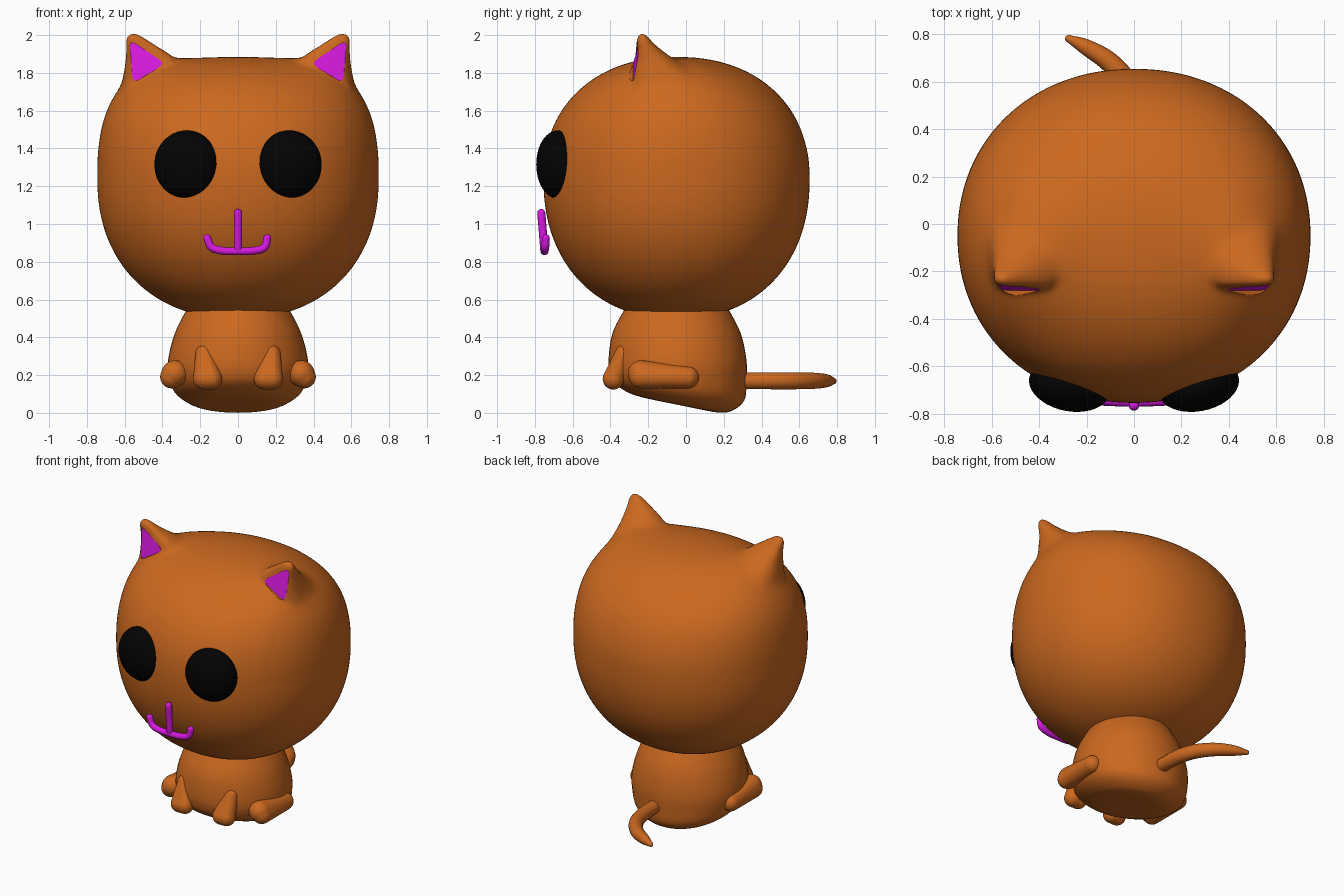
import bpy, bmesh
from math import sin, cos, pi, exp, radians
from mathutils import Vector, Matrix

if "Cube" in bpy.data.objects:
    bpy.data.objects.remove(bpy.data.objects["Cube"])


def material(name, rgb):
    m = bpy.data.materials.new(name)
    m.diffuse_color = (*rgb, 1)
    m.use_nodes = True
    m.node_tree.nodes["Principled BSDF"].inputs["Base Color"].default_value = m.diffuse_color
    return m


FUR = material("fur_orange", (0.60, 0.14, 0.014))
PINK = material("magenta", (0.68, 0.01, 0.74))
BLACK = material("black", (0.001, 0.001, 0.001))


def activate(ob):
    bpy.ops.object.select_all(action='DESELECT')
    ob.select_set(True)
    bpy.context.view_layer.objects.active = ob


def finish(name, bm, mat, smooth=True):
    bmesh.ops.recalc_face_normals(bm, faces=bm.faces[:])
    me = bpy.data.meshes.new(name)
    bm.to_mesh(me)
    bm.free()
    me.materials.append(mat)
    ob = bpy.data.objects.new(name, me)
    bpy.context.collection.objects.link(ob)
    if smooth:
        activate(ob)
        bpy.ops.object.shade_smooth_by_angle(angle=radians(50))
    return ob


def spline(rows, n):
    """Catmull-Rom interpolation of rows of numbers."""
    v = [Vector(r) for r in rows]
    v = [v[0] * 2 - v[1]] + v + [v[-1] * 2 - v[-2]]
    out = []
    for a, b, c, d in zip(v, v[1:], v[2:], v[3:]):
        for i in range(n):
            t = i / n
            out.append(0.5 * (2 * b + (c - a) * t + (2 * a - 5 * b + 4 * c - d) * t * t
                              + (3 * b - a - 3 * c + d) * t ** 3))
    return out + [v[-2]]


def loft(name, rows, side=1, front=1.0, seg=48):
    """Stack rings (x, y, z, rx, ry, slope); front < 1 squares off the -y half."""
    bm = bmesh.new()
    rings = []
    for cx, cy, cz, rx, ry, slope in spline(rows, 5):
        ring = []
        for k in range(seg):
            c, s = cos(2 * pi * k / seg), sin(2 * pi * k / seg)
            if s < 0:
                c = abs(c) ** front * (1 if c > 0 else -1)
                s = -abs(s) ** front
            ring.append(bm.verts.new((side * (cx + rx * c), cy + ry * s, cz - slope * ry * s)))
        rings.append(ring)
    for a, b in zip(rings, rings[1:]):
        for k in range(seg):
            j = (k + 1) % seg
            bm.faces.new((a[k], a[j], b[j], b[k]))
    bm.faces.new(rings[0])
    bm.faces.new(rings[-1])
    return finish(name, bm, FUR)


def tube(name, rows, mat, n=6):
    """Round-ended tube through (x, y, z, radius) points."""
    pts = spline(rows, n)

    def cap(end, inner):
        d = (end.xyz - inner.xyz).normalized()
        return [(*(end.xyz + d * end.w * sin(t)), end.w * cos(t)) for t in (0.4, 0.8, 1.15, 1.5)]
    pts = cap(pts[0], pts[1])[::-1] + [tuple(p) for p in pts] + cap(pts[-1], pts[-2])
    cu = bpy.data.curves.new(name, 'CURVE')
    cu.dimensions = '3D'
    cu.bevel_depth, cu.bevel_resolution, cu.use_fill_caps = 1.0, 5, True
    sp = cu.splines.new('POLY')
    sp.points.add(len(pts) - 1)
    for p, q in zip(sp.points, pts):
        p.co, p.radius = (*q[:3], 1), q[3]
    ob = bpy.data.objects.new(name, cu)
    bpy.context.collection.objects.link(ob)
    cu.materials.append(mat)
    activate(ob)
    bpy.ops.object.convert(target='MESH')
    bpy.ops.object.shade_smooth_by_angle(angle=radians(60))


def limb(name, balls):
    """Hull around spheres (x, y, z, radius)."""
    bm = bmesh.new()
    for x, y, z, r in balls:
        bmesh.ops.create_uvsphere(bm, u_segments=28, v_segments=18, radius=r,
                                  matrix=Matrix.Translation((x, y, z)))
    res = bmesh.ops.convex_hull(bm, input=bm.verts[:])
    junk = {e for e in res["geom_interior"] if isinstance(e, bmesh.types.BMVert)}
    bmesh.ops.delete(bm, geom=list(junk), context='VERTS')
    finish(name, bm, FUR)


def ear_prism(name, side, y_front, y_back, mat):
    """Rounded triangle of the inner ear, extruded along y."""
    tri = [Vector(p) for p in ((0.575, -0.238, 1.975), (0.557, -0.280, 1.745), (0.385, -0.282, 1.85))]
    rim = []
    for i in range(3):
        a, b, c = tri[i - 1], tri[i], tri[(i + 1) % 3]
        p, q = b.lerp(a, 0.16), b.lerp(c, 0.16)
        rim += [p, (p + q + 2 * b) / 4, q]
    bm = bmesh.new()
    f, b = [[bm.verts.new((side * p.x, p.y + dy, p.z)) for p in rim] for dy in (y_front, y_back)]
    bm.faces.new(f)
    bm.faces.new(b)
    for i in range(len(rim)):
        bm.faces.new((f[i - 1], f[i], b[i], b[i - 1]))
    bmesh.ops.triangulate(bm, faces=bm.faces[:])
    return finish(name, bm, mat, False)


# Head: slightly boxy ellipsoid, widened and raised toward the ears
bm = bmesh.new()
bmesh.ops.create_uvsphere(bm, u_segments=96, v_segments=64, radius=1)
for v in bm.verts:
    u, t, w = v.co
    plan = (u * u + t * t) ** 0.5 + 1e-6
    kw = (plan ** 2.2 + abs(w) ** 2.2) ** (-1 / 2.2)
    k = kw * (abs(u / plan) ** 2.1 + abs(t / plan) ** 2.1 + 1e-6) ** (-1 / 2.1)
    u, t, w = u * k, t * k, w * kw
    up = max(w, 0)
    x, y = 0.745 * u * (1 + 0.24 * up * up), -0.05 + 0.705 * t
    bump = 0.06 * up * exp(-(abs(x) - 0.5) ** 2 / 0.04 - (y + 0.13) ** 2 / 0.07)
    v.co = (x, y, 1.24 + w * (0.645 if w > 0 else 0.742) + bump)
head = finish("head", bm, FUR)

# Ears, fused softly into the head
EAR = [(0.38, -0.02, 1.58, 0.24, 0.27, 0), (0.42, -0.07, 1.72, 0.20, 0.225, 0),
       (0.44, -0.12, 1.80, 0.165, 0.17, 0), (0.466, -0.17, 1.88, 0.132, 0.10, 0),
       (0.514, -0.210, 1.945, 0.080, 0.053, 0),
       (0.545, -0.228, 1.988, 0.044, 0.030, 0), (0.555, -0.23, 2.009, 0.018, 0.013, 0)]
ears = [loft("ear", EAR, s, 0.55) for s in (-1, 1)]
activate(head)
for e in ears:
    e.select_set(True)
bpy.ops.object.join()
m = head.modifiers.new("fuse", 'REMESH')
m.mode, m.voxel_size = 'VOXEL', 0.014
m = head.modifiers.new("soften", 'SMOOTH')
m.factor, m.iterations = 0.5, 8
for m in list(head.modifiers):
    bpy.ops.object.modifier_apply(modifier=m.name)

# Stronger blend around the ear roots, fading out at the tips and front faces
vg = head.vertex_groups.new(name="ear_roots")
for v in head.data.vertices:
    x, y, z = v.co
    wt = min(max((1.96 - z) / 0.1, 0), 1) * min(max((z - 1.35) / 0.1, 0), 1)
    if abs(x) < 0.57:
        wt *= min(max((y + 0.25) / 0.06, 0), 1)
    if wt > 0:
        vg.add([v.index], wt, 'REPLACE')
m = head.modifiers.new("blend", 'SMOOTH')
m.factor, m.iterations, m.vertex_group = 0.5, 60, vg.name

# Inner ears: shallow recess with a magenta panel
cutters = []
for s, side in ((-1, "left"), (1, "right")):
    cut = ear_prism("cutter_" + side, s, -0.12, 0.008, FUR)
    cut.hide_render = True
    cutters.append(cut)
    m = head.modifiers.new("recess", 'BOOLEAN')
    m.operation, m.object, m.solver = 'DIFFERENCE', cut, 'EXACT'
    ear_prism("inner_ear_" + side, s, 0.0, 0.03, PINK)
activate(head)
for m in list(head.modifiers):
    bpy.ops.object.modifier_apply(modifier=m.name)
bpy.ops.object.shade_smooth_by_angle(angle=radians(45))
for c in cutters:
    bpy.data.objects.remove(c)

# Body with a slanted underside
loft("body", [(0, -0.05, 0.60, 0.23, 0.24, 0), (0, -0.05, 0.54, 0.275, 0.28, 0),
              (0, -0.05, 0.42, 0.335, 0.34, 0), (0, -0.045, 0.28, 0.37, 0.365, 0),
              (0, -0.04, 0.18, 0.365, 0.36, 0.05), (0, -0.03, 0.11, 0.335, 0.34, 0.12),
              (0, -0.03, 0.062, 0.27, 0.28, 0.17), (0, -0.03, 0.042, 0.19, 0.20, 0.20),
              (0, -0.03, 0.04, 0.02, 0.02, 0.20)])

for s, side in ((-1, "left"), (1, "right")):
    # Legs
    limb("front_leg_" + side, [(s * 0.18, -0.33, 0.315, 0.045), (s * 0.14, -0.385, 0.18, 0.056),
                               (s * 0.182, -0.385, 0.18, 0.056)])
    limb("hind_leg_" + side, [(s * 0.335, -0.238, 0.208, 0.07), (s * 0.352, -0.24, 0.19, 0.06),
                              (s * 0.352, 0.01, 0.188, 0.058)])
    # Eyes
    bm = bmesh.new()
    bmesh.ops.create_uvsphere(bm, u_segments=40, v_segments=24, radius=1,
                              matrix=Matrix.Translation((s * 0.271, -0.68, 1.315))
                              @ Matrix.Rotation(s * radians(11), 4, 'Z')
                              @ Matrix.Diagonal((0.174, 0.110, 0.18, 1)))
    finish("eye_" + side, bm, BLACK)

# Mouth
tube("mouth_line", [(0, -0.766, 1.058, 0.022), (0, -0.75, 0.86, 0.022)], PINK)
tube("smile", [(s * x, y, z, 0.021) for s, x, y, z in
               ((-1, 0.163, -0.742, 0.925), (-1, 0.14, -0.745, 0.876), (-1, 0.08, -0.748, 0.858),
                (1, 0, -0.75, 0.856), (1, 0.08, -0.748, 0.858), (1, 0.14, -0.745, 0.876),
                (1, 0.155, -0.742, 0.925))], PINK)

# Tail, curling to one side
tube("tail", [(0.03, 0.26, 0.17, 0.045), (0.02, 0.45, 0.17, 0.046), (-0.02, 0.58, 0.17, 0.046),
              (-0.10, 0.68, 0.17, 0.043), (-0.20, 0.745, 0.17, 0.034),
              (-0.275, 0.782, 0.168, 0.016)], FUR)
